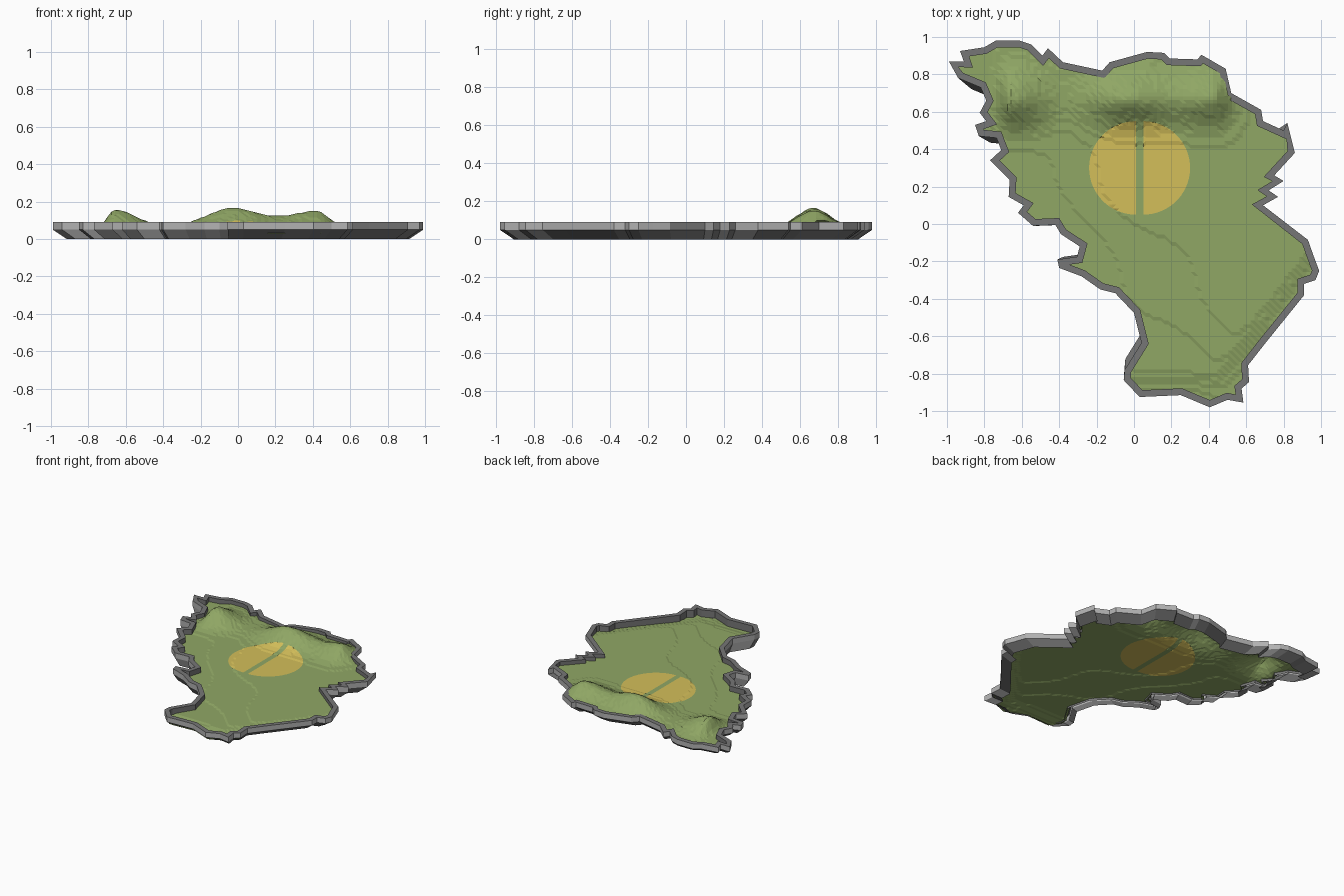
import bpy, math
from mathutils import Vector
from mathutils.geometry import delaunay_2d_cdt

if "Cube" in bpy.data.objects:
    bpy.data.objects.remove(bpy.data.objects["Cube"])

# Coastline, clockwise from the north-west tip
COAST = [(-.99, .87), (-.91, .87), (-.93, .925), (-.80, .945), (-.74, .98), (-.61, .98),
         (-.55, .96), (-.49, .90), (-.46, .94), (-.38, .865), (-.17, .82), (-.13, .865),
         (.07, .92), (.16, .915), (.19, .885), (.34, .88), (.36, .905), (.49, .83),
         (.52, .70), (.68, .61), (.69, .55), (.80, .50), (.82, .54), (.86, .38),
         (.75, .26), (.80, .23), (.72, .18), (.77, .145), (.69, .10), (.93, -.085),
         (.96, -.17), (.99, -.25), (.97, -.30), (.91, -.32), (.91, -.38), (.70, -.64),
         (.61, -.755), (.615, -.845), (.575, -.88), (.585, -.955), (.50, -.94), (.405, -.98),
         (.25, -.915), (.03, -.925), (-.055, -.835), (-.05, -.78), (.04, -.635), (0, -.475),
         (-.10, -.37), (-.18, -.35), (-.28, -.28), (-.40, -.235), (-.41, -.19), (-.305, -.175),
         (-.29, -.12), (-.39, -.055), (-.42, -.005), (-.54, -.01), (-.62, .06), (-.59, .10),
         (-.67, .145), (-.665, .235), (-.77, .34), (-.71, .395), (-.735, .46), (-.83, .47),
         (-.85, .53), (-.79, .55), (-.825, .595), (-.79, .66), (-.82, .73), (-.94, .78)]
COAST = [Vector(p) for p in COAST]

# Hills: x, y, height, spread west, spread east, spread south, spread north
HILLS = [(-.66, .66, .10, .04, .12, .09, .10),
         (-.03, .67, .103, .145, .16, .085, .085),
         (.42, .67, .086, .14, .065, .085, .085)]
STEP = .005


def material(name, srgb):
    m = bpy.data.materials.new(name)
    m.diffuse_color = [((c / 255 + .055) / 1.055) ** 2.4 for c in srgb] + [1]
    m.use_nodes = True
    m.node_tree.nodes["Principled BSDF"].inputs["Base Color"].default_value = m.diffuse_color
    return m


def add_mesh(name, verts, faces, mats, indices):
    me = bpy.data.meshes.new(name)
    me.from_pydata(verts, [], faces)
    for m in mats:
        me.materials.append(m)
    for p, i in zip(me.polygons, indices):
        p.material_index = i
    ob = bpy.data.objects.new(name, me)
    bpy.context.collection.objects.link(ob)
    return ob


def inset(loop, width):
    """Move a clockwise loop inward, with limited corners."""
    out = []
    for i, p in enumerate(loop):
        a = (p - loop[i - 1]).normalized()
        b = (loop[(i + 1) % len(loop)] - p).normalized()
        na, nb = Vector((a.y, -a.x)), Vector((b.y, -b.x))
        n = (na + nb).normalized()
        out.append(p + n * width / max(n.dot(na), .6))
    return out


def subdivide(loop, size):
    """Split long edges so the ground can bend along them."""
    out = []
    for i, p in enumerate(loop):
        q = loop[(i + 1) % len(loop)]
        k = max(1, math.ceil((q - p).length / size))
        out += [p.lerp(q, t / k) for t in range(k)]
    return out


def ground(x, y):
    """Terraced ground height."""
    wobble = .05 * math.sin(9 * x + 2) + .05 * math.sin(11 * y)
    z = .053 + .007 * math.tanh((x + .8 * y + .1 + wobble) * 2.5)
    # bank along the south-east and south shores
    inland = min(.87 - .8 * x + .6 * y, y + .84)
    z += .010 * math.tanh(inland / .05) - .008
    for hx, hy, h, w, e, s, n in HILLS:
        dx = (x - hx) / (w if x < hx else e)
        dy = (y - hy) / (s if y < hy else n)
        z += h * math.exp(-.5 * (dx * dx + dy * dy))
    return round(z / STEP) * STEP


green = material("grass_green", (144, 167, 101))
yellow = material("field_yellow", (212, 191, 90))
grey = material("wall_grey", (178, 178, 178))
dark = material("rim_dark_grey", (118, 118, 118))

# Terrain: triangulated shoreline, two half-round fields and a fine grid
pts, loops = [], []


def add_loop(loop):
    loop = subdivide([Vector(p) for p in loop], .02)
    loops.append(list(range(len(pts), len(pts) + len(loop))))
    pts.extend(loop)


add_loop(inset(COAST, .018)[::-1])
for cx, start in ((.01, 90), (.05, -90)):
    add_loop([(cx + .25 * math.cos(math.radians(start + 6 * k)),
               .30 + .25 * math.sin(math.radians(start + 6 * k))) for k in range(31)])
pts += [Vector((i * .02 + .003, j * .02 + .003)) for i in range(-50, 50) for j in range(-50, 50)]
v2, _, tris, _, _, origin = delaunay_2d_cdt(pts, [], loops, 1, 1e-5, True)
kept = [(t, 1 if (1 in o or 2 in o) else 0) for t, o in zip(tris, origin) if 0 in o]
used = {v: i for i, v in enumerate(sorted({v for t, _ in kept for v in t}))}
add_mesh("terrain", [(v2[v].x, v2[v].y, ground(*v2[v])) for v in used],
         [[used[v] for v in t] for t, _ in kept], [green, yellow], [m for _, m in kept])

# Rim wall: sloped underside, upright outer band, flat top, inner face
inner = inset(COAST, .036)
rings = [([p * .925 for p in COAST], 0), (COAST, .05), (COAST, .09), (inner, .09), (inner, .035)]
n = len(COAST)
verts = [(p.x, p.y, z) for ring, z in rings for p in ring]
faces, idx = [], []
for r, m in enumerate((1, 0, 1, 1)):
    for i in range(n):
        j = (i + 1) % n
        faces.append((r * n + j, r * n + i, (r + 1) * n + i, (r + 1) * n + j))
        idx.append(m)
add_mesh("rim_wall", verts, faces, [grey, dark], idx)
